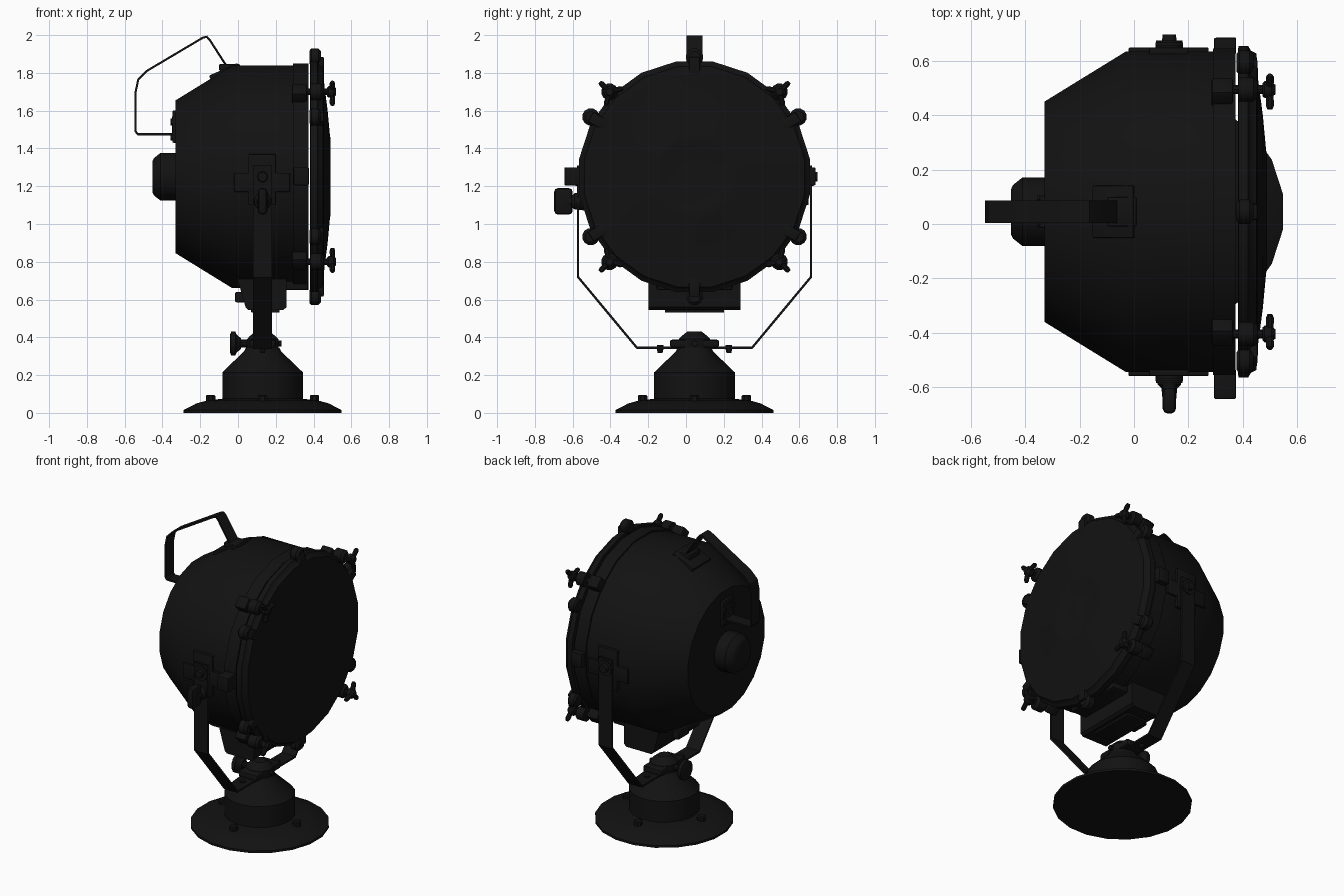
import bpy, bmesh, math
from mathutils import Vector, Matrix

if "Cube" in bpy.data.objects:
    bpy.data.objects.remove(bpy.data.objects["Cube"])

CY, CZ, CX = 0.045, 1.25, 0.13      # lamp axis (y, z) and stand axis (x)
mat = bpy.data.materials.new("black_paint")
mat.diffuse_color = (0.006, 0.006, 0.006, 1)
mat.use_nodes = True
mat.node_tree.nodes["Principled BSDF"].inputs["Base Color"].default_value = mat.diffuse_color


def finish(name, bm, angle=35):
    bmesh.ops.recalc_face_normals(bm, faces=bm.faces)
    for f in bm.faces:
        f.smooth = True
    for e in bm.edges:
        e.smooth = len(e.link_faces) == 2 and e.calc_face_angle(0) < math.radians(angle)
    me = bpy.data.meshes.new(name)
    bm.to_mesh(me)
    bm.free()
    me.materials.append(mat)
    ob = bpy.data.objects.new(name, me)
    bpy.context.collection.objects.link(ob)
    return ob


def lathe(name, profile, origin, axis, n=20):
    """Revolve (distance along axis, radius) points about an axis."""
    rot = Vector(axis).to_track_quat('Z', 'Y').to_matrix()
    bm = bmesh.new()
    rings = []
    for h, r in profile:
        ring = []
        for i in range(n):
            a = math.tau * (i + 0.5) / n
            ring.append(bm.verts.new(Vector(origin) + rot @ Vector((r * math.cos(a), r * math.sin(a), h))))
        rings.append(ring)
    for a, b in zip(rings, rings[1:]):
        for i in range(n):
            j = (i + 1) % n
            bm.faces.new((a[i], a[j], b[j], b[i]))
    bm.faces.new(rings[0])
    bm.faces.new(rings[-1])
    return finish(name, bm)


def box(name, lo, hi, bevel=0.0, rot=None):
    lo, hi = Vector(lo), Vector(hi)
    bm = bmesh.new()
    bmesh.ops.create_cube(bm, size=1)
    bmesh.ops.scale(bm, vec=hi - lo, verts=bm.verts)
    if bevel:
        bmesh.ops.bevel(bm, geom=bm.edges[:], offset=bevel, segments=2, profile=0.5, affect='EDGES')
    if rot:
        bmesh.ops.transform(bm, matrix=rot, verts=bm.verts)
    bmesh.ops.translate(bm, vec=(lo + hi) / 2, verts=bm.verts)
    return finish(name, bm)


def strap(name, points, width, thickness):
    """Bent flat bar: sweep a path sideways and thicken it."""
    bm = bmesh.new()
    w = Vector(width) / 2
    pairs = [(bm.verts.new(Vector(p) - w), bm.verts.new(Vector(p) + w)) for p in points]
    for a, b in zip(pairs, pairs[1:]):
        bm.faces.new((a[0], a[1], b[1], b[0]))
    ob = finish(name, bm, 20)
    mod = ob.modifiers.new("thickness", 'SOLIDIFY')
    mod.thickness, mod.offset, mod.use_even_offset = thickness, 0, True
    return ob


X, Y, Z = (1, 0, 0), (0, 1, 0), (0, 0, 1)
LAMP = (0, CY, CZ)

# Lamp housing, front cover and lens
lathe("lamp_housing", [(-0.33, 0.41), (-0.03, 0.597), (0.29, 0.597), (0.29, 0.608), (0.373, 0.608)], LAMP, X)
lathe("front_cover", [(0.382, 0.6), (0.385, 0.618), (0.42, 0.618), (0.43, 0.6), (0.45, 0.59), (0.455, 0.545),
                      (0.457, 0.49), (0.474, 0.36), (0.486, 0.23), (0.49, 0.2), (0.482, 0.17), (0.486, 0.06)], LAMP, X)
lathe("rear_cap", [(-0.452, 0.085), (-0.445, 0.1), (-0.41, 0.128), (-0.32, 0.128)], LAMP, X)

# Six clips round the cover
for k in range(6):
    a = math.radians(30 + 60 * k)
    c, s = math.cos(a), math.sin(a)
    p = (0, CY + 0.634 * c, CZ + 0.634 * s)
    lathe(f"cover_clip_{k}", [(0.378, 0.035), (0.388, 0.046), (0.425, 0.046), (0.44, 0.03)], p, X, 12)
    q = Vector((0.42, CY + 0.585 * c, CZ + 0.585 * s))
    d = Vector((0.035, 0.05, 0.03))
    box(f"clip_tab_{k}", q - d, q + d, 0.008, Matrix.Rotation(a, 4, 'X'))

# Four star knobs with their brackets
for k in range(4):
    a = math.radians(45 + 90 * k)
    c, s = math.cos(a), math.sin(a)
    p = Vector((0, CY + 0.636 * c, CZ + 0.636 * s))
    lathe(f"knob_shaft_{k}", [(0.33, 0.018), (0.48, 0.018)], p, X, 10)
    lathe(f"knob_hub_{k}", [(0.472, 0.024), (0.48, 0.032), (0.505, 0.032), (0.52, 0.018)], p, X, 12)
    lathe(f"knob_seat_{k}", [(0.385, 0.045), (0.44, 0.045), (0.455, 0.03)], p, X, 12)
    q = p + Vector((0.325, -0.02 * c, -0.02 * s))
    d = Vector((0.04, 0.045, 0.04))
    box(f"knob_bracket_{k}", q - d, q + d, 0.01, Matrix.Rotation(a, 4, 'X'))
    for j in range(3):
        b = a + math.tau * j / 3
        lathe(f"knob_arm_{k}_{j}", [(0, 0.014), (0.06, 0.016), (0.074, 0.01)], p + Vector((0.5, 0, 0)),
              (0, math.cos(b), math.sin(b)), 8)

# Carrying handle and its mounting plates
strap("carry_handle", [(x, CY, z) for x, z in [
    (-0.345, 1.57), (-0.345, 1.475), (-0.53, 1.475), (-0.542, 1.49), (-0.542, 1.70), (-0.528, 1.765),
    (-0.48, 1.812), (-0.185, 1.987), (-0.165, 1.991), (-0.15, 1.975), (-0.06, 1.835)]], (0, 0.084, 0), 0.011)
box("handle_rear_plate", (-0.347, CY - 0.06, 1.43), (-0.325, CY + 0.06, 1.6), 0.005)
box("handle_top_plate", (-0.155, CY - 0.097, 1.79), (0.01, CY + 0.097, 1.82), 0.005, Matrix.Rotation(math.radians(-24), 4, 'Y'))
box("handle_foot", (-0.1, CY - 0.055, 1.81), (0.01, CY + 0.055, 1.848), 0.008)
for sy in (-1, 1):
    for z in (1.46, 1.54):
        lathe("rear_plate_bolt", [(0, 0.018), (0.012, 0.018)], (-0.345, CY + sy * 0.045, z), (-1, 0, 0), 6)

# Yoke with side brackets and pivots
strap("yoke", [(CX, CY + y, z) for y, z in [(-0.617, 1.31), (-0.617, 0.72), (-0.305, 0.345),
                                           (0.305, 0.345), (0.617, 0.72), (0.617, 1.31)]], (0.1, 0, 0), 0.012)
for sy, side in ((-1, "front"), (1, "rear")):
    def span(name, x0, x1, r0, r1, z0, z1, bev=0.004):
        ys = sorted((CY + sy * r0, CY + sy * r1))
        return box(name, (x0, ys[0], z0), (x1, ys[1], z1), bev)
    span(side + "_bracket", -0.02, 0.275, 0.58, 0.604, 1.17, 1.27)
    span(side + "_bracket_upright", 0.055, 0.2, 0.58, 0.604, 1.1, 1.37)
    span(side + "_hinge_lug", 0.295, 0.375, 0.58, 0.688 if sy < 0 else 0.64, 1.205, 1.3)
    lathe(side + "_pivot", [(0.58, 0.05), (0.63, 0.05), (0.63, 0.028), (0.652, 0.025)], (CX, CY, CZ), (0, sy, 0), 12)
span("rear_hinge_pin", 0.3, 0.375, 0.6, 0.641, 1.22, 1.28)

# Tilt lock lever on the front arm
lathe("tilt_lock_neck", [(0.58, 0.05), (0.635, 0.045), (0.65, 0.03), (0.69, 0.026)], (CX, CY, 1.12), (0, -1, 0), 12)
box("tilt_lock_grip", (0.105, -0.698, 1.05), (0.155, -0.6, 1.19), 0.02)

# Box under the housing
bm = bmesh.new()
for x, z in [(0.0, 0.7), (0.04, 0.56), (0.055, 0.545), (0.24, 0.545), (0.257, 0.56), (0.257, 0.76), (0.0, 0.76)]:
    bm.verts.new((x, CY - 0.243, z))
face = bm.faces.new(bm.verts[:])
ext = bmesh.ops.extrude_face_region(bm, geom=[face])
bmesh.ops.translate(bm, vec=(0, 0.486, 0), verts=[v for v in ext["geom"] if isinstance(v, bmesh.types.BMVert)])
finish("lower_box", bm)
box("lower_box_plate", (0.07, CY - 0.157, 0.531), (0.22, CY + 0.157, 0.55), 0.004)
box("lower_box_socket", (-0.017, CY - 0.06, 0.585), (0.05, CY + 0.06, 0.64), 0.01)
box("lower_ledge", (0.25, CY - 0.2, 0.65), (0.37, CY + 0.2, 0.72), 0.01)

# Pedestal base
STAND = (CX, CY, 0)
lathe("base", [(0, 0.423), (0.015, 0.423), (0.05, 0.355), (0.065, 0.3), (0.075, 0.216), (0.215, 0.216),
               (0.325, 0.1), (0.345, 0.09)], STAND, Z)
for k in range(4):
    a = math.tau * k / 4
    lathe(f"base_bolt_{k}", [(0.04, 0.027), (0.09, 0.027), (0.096, 0.02)],
          (CX + 0.275 * math.cos(a), CY + 0.275 * math.sin(a), 0), Z, 8)

# Swivel clamp with lock wheel and yoke bolts
lathe("swivel_clamp", [(0.325, 0.08), (0.35, 0.085), (0.39, 0.085), (0.41, 0.065), (0.43, 0.04)], STAND, Z, 16)
box("swivel_plate", (CX - 0.07, CY - 0.13, 0.345), (CX + 0.07, CY + 0.13, 0.388), 0.012)
lathe("lock_shaft", [(-0.01, 0.022), (0.23, 0.016)], (0, CY, 0.367), X, 10)
lathe("lock_wheel", [(-0.042, 0.05), (-0.036, 0.065), (-0.014, 0.065), (-0.008, 0.05), (0.015, 0.03)], (0, CY, 0.367), X, 12)
for sy in (-1, 1):
    lathe("yoke_bolt", [(0.318, 0.014), (0.334, 0.018), (0.36, 0.018)], (CX, CY + sy * 0.182, 0), Z, 8)
